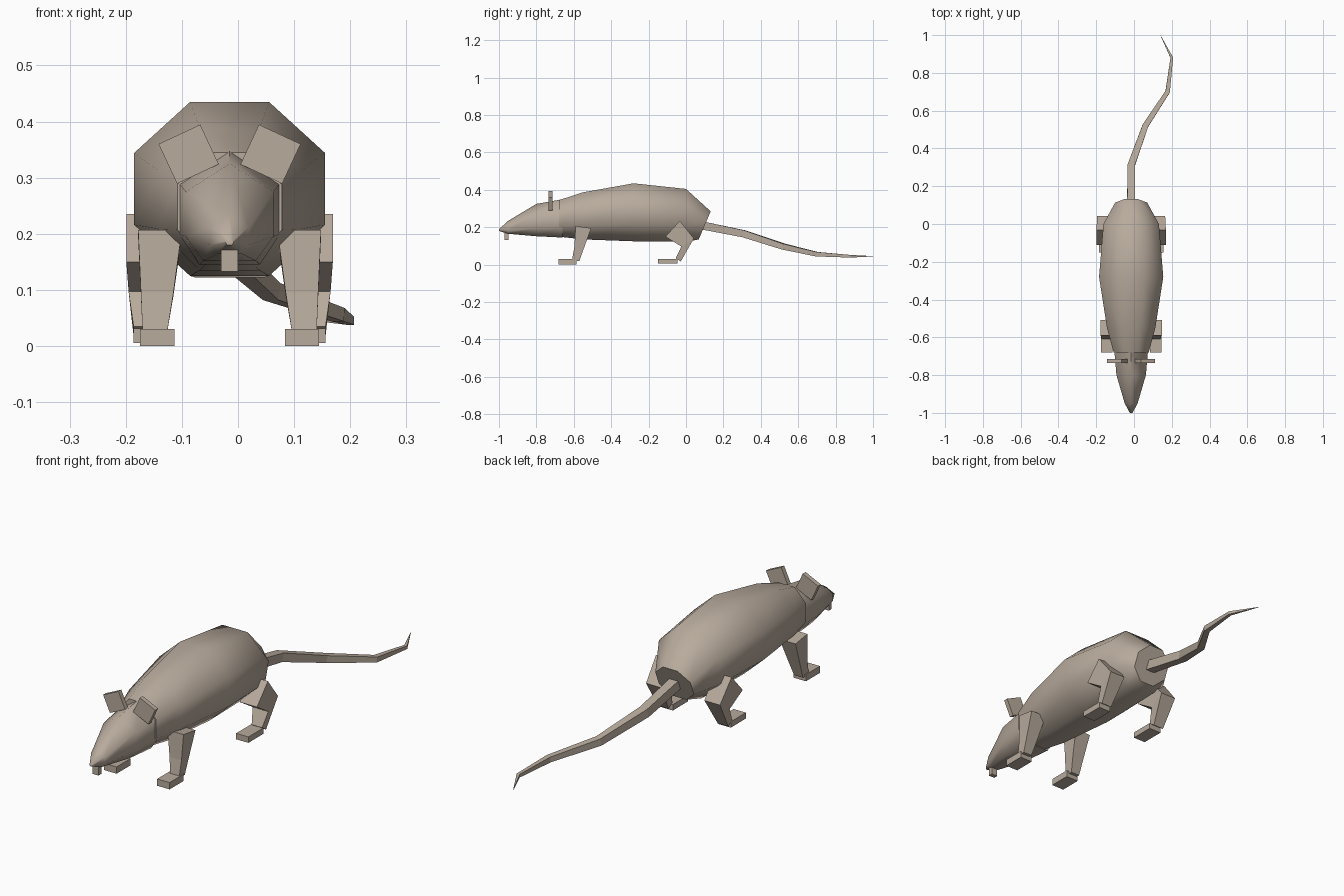
import bpy, bmesh, math
from mathutils import Vector

if "Cube" in bpy.data.objects:
    bpy.data.objects.remove(bpy.data.objects["Cube"])

CX = -0.015  # the body's symmetry plane

fur = bpy.data.materials.new("fur")
fur.diffuse_color = (0.48, 0.405, 0.335, 1)
fur.use_nodes = True
fur.node_tree.nodes["Principled BSDF"].inputs["Base Color"].default_value = fur.diffuse_color


def loft(name, rings, smooth=None):
    bm = bmesh.new()
    loops = [[bm.verts.new(p) for p in ring] for ring in rings]
    n = len(loops[0])
    for a, b in zip(loops, loops[1:]):
        for i in range(n):
            j = (i + 1) % n
            bm.faces.new((a[i], a[j], b[j], b[i]))
    bm.faces.new(loops[0][::-1])
    bm.faces.new(loops[-1])
    bmesh.ops.recalc_face_normals(bm, faces=bm.faces[:])
    me = bpy.data.meshes.new(name)
    bm.to_mesh(me)
    bm.free()
    me.materials.append(fur)
    ob = bpy.data.objects.new(name, me)
    bpy.context.collection.objects.link(ob)
    if smooth:
        bpy.ops.object.select_all(action='DESELECT')
        ob.select_set(True)
        bpy.context.view_layer.objects.active = ob
        bpy.ops.object.shade_smooth_by_angle(angle=math.radians(smooth))
    return ob


def box(name, centre, size, tilt=0.0):
    bpy.ops.mesh.primitive_cube_add(size=1, location=centre, rotation=(0, tilt, 0))
    ob = bpy.context.object
    ob.name = name
    ob.scale = size
    ob.data.materials.append(fur)
    return ob


# Body: octagonal rings (y, top, bottom, half width, tilt)
def octagon(y, top, bot, hw, tilt):
    pts = []
    for k in range(8):
        a = math.radians(22.5 + 45 * k)
        u = math.cos(a) / math.cos(math.pi / 8)
        v = math.sin(a) / math.cos(math.pi / 8)
        pts.append((CX + hw * u, y + tilt * v, (top + bot) / 2 + (top - bot) / 2 * v))
    return pts


loft("body", [octagon(*r) for r in (
    (-0.68, 0.345, 0.15, 0.093, 0), (-0.55, 0.387, 0.135, 0.128, 0),
    (-0.28, 0.435, 0.125, 0.17, 0), (0.0, 0.405, 0.122, 0.147, 0),
    (0.10, 0.285, 0.135, 0.085, 0.032))], 50)


# Head: ridged rings (y, top, brow, cheek, jaw, half width)
def head_ring(y, top, brow, cheek, jaw, hw):
    half = [(hw, brow), (hw, cheek), (hw * 0.6, jaw)]
    prof = [(0, top)] + half + [(-x, z) for x, z in reversed(half)]
    return [(CX + x, y, z) for x, z in prof]


loft("head", [head_ring(*r) for r in (
    (-0.66, 0.35, 0.29, 0.2, 0.145, 0.09), (-0.80, 0.325, 0.275, 0.195, 0.152, 0.078),
    (-0.95, 0.235, 0.212, 0.18, 0.165, 0.034), (-1.0, 0.19, 0.188, 0.184, 0.18, 0.007))], 60)

box("front_teeth", (CX, -0.96, 0.155), (0.03, 0.02, 0.045))


# Legs: four-sided rings from front/back points and an x range
def leg_ring(s, front, back, x_in, x_out):
    (yf, zf), (yb, zb) = front, back
    return [(CX + s * x_in, yf, zf), (CX + s * x_out, yf, zf),
            (CX + s * x_out, yb, zb), (CX + s * x_in, yb, zb)]


for s, side in ((-1, "left"), (1, "right")):
    box("ear_" + side, (CX + s * 0.073, -0.725, 0.342), (0.082, 0.02, 0.078), s * math.radians(25))

    loft("front_leg_" + side, [leg_ring(s, *r) for r in (
        ((-0.59, 0.207), (-0.507, 0.195), 0.085, 0.163),
        ((-0.597, 0.095), (-0.545, 0.09), 0.1, 0.158),
        ((-0.61, 0.02), (-0.57, 0.02), 0.112, 0.155))])
    box("front_foot_" + side, (CX + s * 0.129, -0.633, 0.015), (0.061, 0.097, 0.03))

    loft("back_leg_" + side, [leg_ring(s, *r) for r in (
        ((-0.11, 0.15), (-0.033, 0.235), 0.1, 0.184),
        ((-0.025, 0.097), (0.042, 0.14), 0.104, 0.18),
        ((-0.055, 0.035), (-0.028, 0.017), 0.12, 0.171))])
    box("back_foot_" + side, (CX + s * 0.141, -0.098, 0.018), (0.06, 0.105, 0.026))

# Tail: tapered square tube along a path (x, y, z, radius)
path = [(-0.015, 0.06, 0.215, 0.031), (-0.015, 0.31, 0.165, 0.027), (0.06, 0.52, 0.097, 0.022),
        (0.178, 0.70, 0.056, 0.017), (0.2, 0.88, 0.045, 0.01), (0.14, 1.0, 0.045, 0.001)]
pts = [Vector(p[:3]) for p in path]
rings = []
for i, p in enumerate(pts):
    d = (pts[min(i + 1, len(pts) - 1)] - pts[max(i - 1, 0)]).normalized()
    u = d.cross(Vector((0, 0, 1))).normalized()
    v = u.cross(d)
    rings.append([p + path[i][3] * (math.cos(a) * u + math.sin(a) * v)
                  for a in (math.pi / 4 + k * math.pi / 2 for k in range(4))])
loft("tail", rings)
